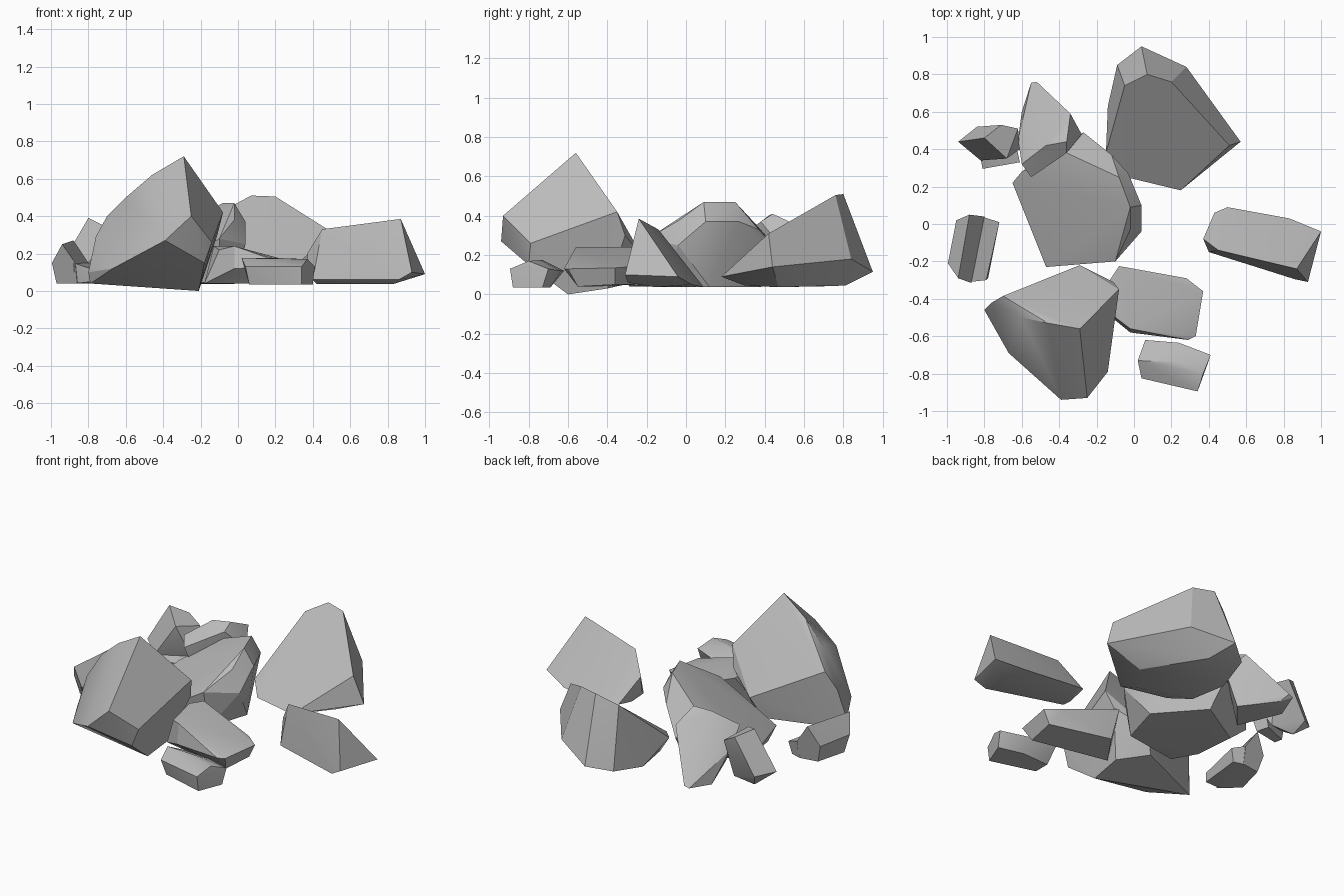
import bpy, bmesh, math

# one grey stone colour
stone = bpy.data.materials.new("stone grey")
stone.diffuse_color = (0.5, 0.5, 0.5, 1)


def rock(name, *corners):
    """Chiselled rock: convex hull around its corner points."""
    bm = bmesh.new()
    verts = [bm.verts.new(c) for c in corners]
    res = bmesh.ops.convex_hull(bm, input=verts)
    spare = {v for v in res["geom_interior"] + res["geom_unused"]
             if isinstance(v, bmesh.types.BMVert)}
    spare |= {v for v in bm.verts if not v.link_faces}
    bmesh.ops.delete(bm, geom=list(spare), context='VERTS')
    bmesh.ops.dissolve_limit(bm, angle_limit=math.radians(4),
                             verts=bm.verts[:], edges=bm.edges[:])
    bmesh.ops.recalc_face_normals(bm, faces=bm.faces[:])
    me = bpy.data.meshes.new(name)
    bm.to_mesh(me)
    bm.free()
    me.materials.append(stone)
    ob = bpy.data.objects.new(name, me)
    bpy.context.collection.objects.link(ob)
    bpy.ops.object.select_all(action='DESELECT')
    ob.select_set(True)
    bpy.context.view_layer.objects.active = ob
    bpy.ops.object.shade_smooth_by_angle(angle=math.radians(28))
    return ob


# tallest rock, front left
rock("peak_rock",
     (-.29, -.56, .72), (-.46, -.53, .62), (-.60, -.50, .50), (-.70, -.385, .40),
     (-.76, -.42, .29), (-.80, -.46, .10), (-.79, -.45, .04), (-.67, -.69, .12),
     (-.39, -.94, .27), (-.25, -.93, .40), (-.14, -.79, .26), (-.18, -.80, .15),
     (-.21, -.60, 0), (-.08, -.35, .42), (-.11, -.31, .30), (-.29, -.22, .19),
     (-.35, -.27, .06), (-.20, -.40, .03), (-.62, -.40, .04))

# wedge rock, back right
rock("back_wedge_rock",
     (.07, .80, .51), (.20, .76, .505), (.51, .42, .31), (.57, .44, .14),
     (.25, .18, .09), (-.04, .25, .09), (-.15, .38, .13), (-.05, .74, .445),
     (-.09, .85, .08), (.04, .95, .115), (.28, .84, .18), (.20, .30, .045),
     (.35, .47, .037), (.12, .81, .045), (-.14, .63, .04), (-.10, .40, .04))

# broad leaning rock, centre
rock("centre_rock",
     (-.02, .09, .47), (-.08, .25, .47), (-.02, -.03, .38), (-.10, -.20, .28),
     (-.47, -.23, .06), (-.53, -.06, .04), (-.65, .22, .12), (-.60, .28, .17),
     (-.36, .38, .33), (-.27, .49, .20), (-.12, .37, .33), (-.03, .27, .37),
     (.04, .10, .37), (.04, -.04, .25), (-.10, -.15, .04), (-.02, .12, .037),
     (-.25, .38, .037), (-.55, .20, .037))

# angular rock, right
rock("right_rock",
     (.45, -.14, .33), (.87, -.24, .385), (.37, -.08, .20), (.38, -.10, .10),
     (.43, .06, .06), (.50, .09, .037), (.83, .03, .05), (1.0, -.04, .09),
     (.93, -.31, .10), (.86, -.295, .06), (.40, -.15, .06), (.42, -.06, .037),
     (.83, -.16, .037))

# sloping slab, front
rock("front_slab",
     (-.08, -.225, .24), (-.13, -.30, .24), (-.10, -.50, .22), (-.02, -.56, .24),
     (.28, -.29, .14), (.37, -.36, .135), (.33, -.60, .13), (.29, -.62, .13),
     (-.02, -.58, .12), (-.18, -.45, .04), (.30, -.55, .04), (.33, -.36, .05),
     (-.05, -.26, .05))

# small ridged rock, front right
rock("front_small_rock",
     (.02, -.73, .175), (.24, -.74, .175), (.37, -.80, .17), (.06, -.62, .12),
     (.24, -.635, .12), (.41, -.70, .13), (.04, -.825, .13), (.23, -.835, .13),
     (.34, -.895, .13), (.06, -.80, .035), (.34, -.88, .035), (.40, -.73, .035),
     (.24, -.69, .035), (.06, -.70, .035))

# tilted rock behind the centre
rock("back_rock",
     (-.36, .44, .41), (-.47, .42, .40), (-.60, .32, .31), (-.62, .45, .20),
     (-.57, .67, .10), (-.55, .755, .06), (-.52, .76, .07), (-.34, .59, .34),
     (-.28, .48, .25), (-.36, .38, .37), (-.55, .25, .27), (-.60, .60, .04),
     (-.50, .70, .04), (-.35, .50, .04), (-.50, .32, .05))

# small upright rock with a low ledge, back left
rock("back_small_rock",
     (-.80, .46, .39), (-.71, .53, .34), (-.62, .51, .29), (-.68, .35, .33),
     (-.94, .44, .15), (-.84, .52, .12), (-.82, .34, .12), (-.61, .40, .15),
     (-.80, .46, .04), (-.65, .45, .05))
rock("back_small_rock_ledge",
     (-.82, .35, .12), (-.81, .295, .10), (-.61, .33, .12), (-.63, .42, .14),
     (-.80, .36, .05), (-.79, .31, .05), (-.63, .34, .05), (-.65, .42, .05))

# small ridged rock with a low ledge, left
rock("left_small_rock",
     (-.995, -.21, .15), (-.94, -.29, .25), (-.87, -.315, .15), (-.95, .02, .15),
     (-.88, .05, .27), (-.80, .04, .15), (-.97, -.19, .04), (-.92, 0, .04),
     (-.86, -.29, .04), (-.80, .02, .04))
rock("left_small_rock_ledge",
     (-.88, -.31, .15), (-.80, .035, .15), (-.79, -.30, .12), (-.72, .01, .12),
     (-.78, -.29, .05), (-.74, 0, .04), (-.87, -.28, .04), (-.81, .02, .04))
